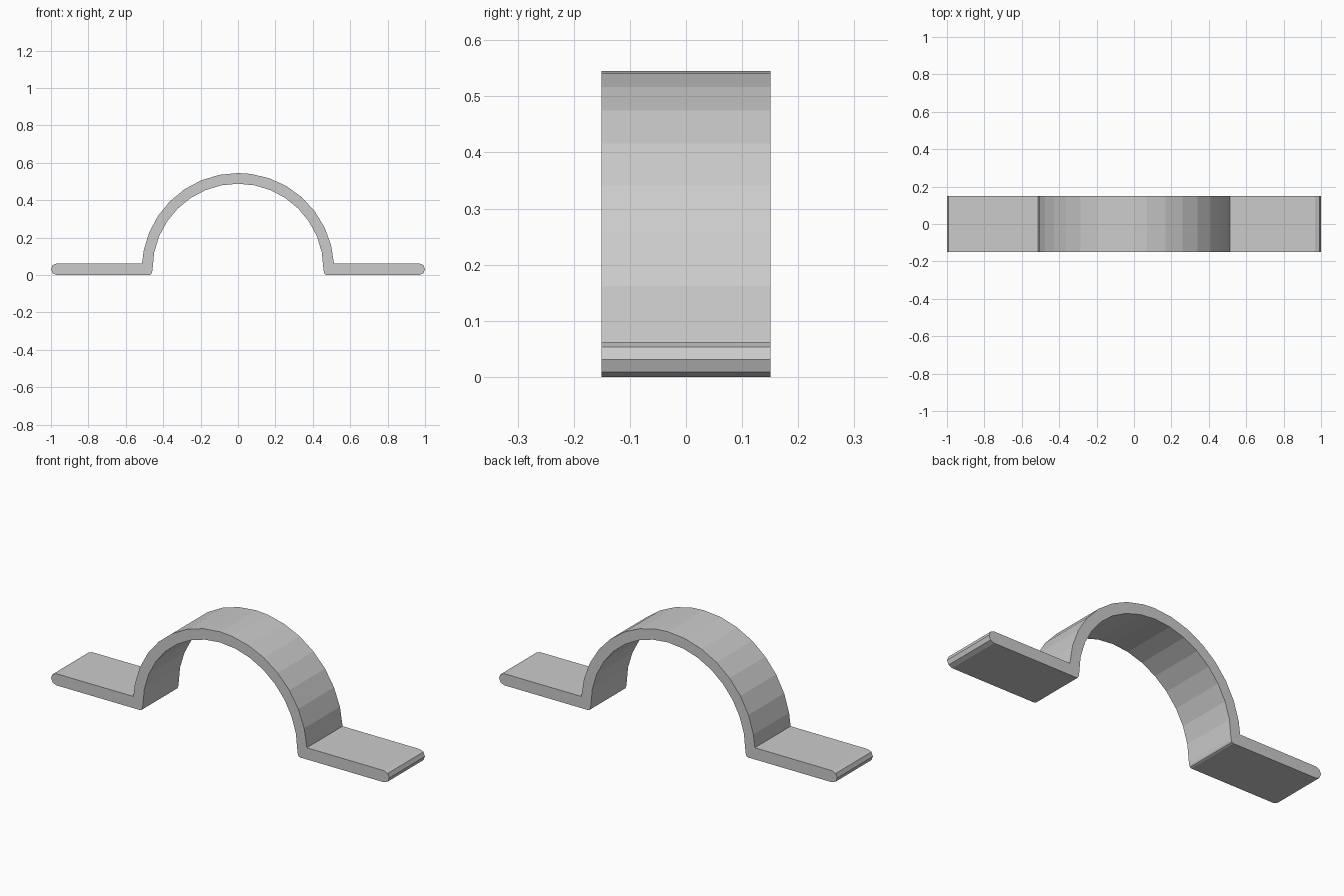
import bpy, bmesh
from math import sin, cos, radians

cube = bpy.data.objects.get("Cube")
if cube:
    bpy.data.objects.remove(cube, do_unlink=True)

HALF_WIDTH = 0.151
CENTRE_Z = 0.031      # arch axis and middle of the flanges
OUTER, INNER = 0.514, 0.457
STEP = 11.25          # facet angle of the arch

metal = bpy.data.materials.new("light grey metal")
metal.use_nodes = True
colour = (0.6, 0.6, 0.6, 1)
metal.diffuse_color = colour
metal.node_tree.nodes["Principled BSDF"].inputs["Base Color"].default_value = colour


def polar(x, radius, angle):
    a = radians(angle)
    return (x + radius * cos(a), CENTRE_Z + radius * sin(a))


def flange_end(side):
    """Rounded tip of a flange, listed from its underside to its top."""
    x = 1 - CENTRE_Z
    return [(side * px, pz) for px, pz in
            (polar(x, CENTRE_Z, a) for a in range(-90, 91, 45))]


def inner_corner(side):
    """Small rounded edge under the foot of the arch, from inside to underside."""
    return [(side * x, z) for x, z in ((0.46, 0.012), (0.464, 0.004), (0.473, 0))]


# Outer arch, run as two arcs that meet at the crown
start = 3.5
right_arc = [start + STEP * i for i in range(8)]
left_arc = [90 + STEP * i for i in range(8)] + [180 - start]
outer_arch = [polar(0, OUTER, a) for a in right_arc + left_arc]
inner_arch = [polar(0, INNER, 180 - STEP * i) for i in range(17)]

# Closed side profile of the whole strap
profile = (flange_end(1) + outer_arch + flange_end(-1)[::-1]
           + inner_corner(-1)[::-1] + inner_arch + inner_corner(1))

# Extrude the profile across the strap width
bm = bmesh.new()
face = bm.faces.new([bm.verts.new((x, -HALF_WIDTH, z)) for x, z in profile])
result = bmesh.ops.extrude_face_region(bm, geom=[face], use_keep_orig=True)
moved = [v for v in result["geom"] if isinstance(v, bmesh.types.BMVert)]
bmesh.ops.translate(bm, verts=moved, vec=(0, 2 * HALF_WIDTH, 0))
bmesh.ops.recalc_face_normals(bm, faces=bm.faces)

mesh = bpy.data.meshes.new("pipe_strap")
bm.to_mesh(mesh)
bm.free()
mesh.materials.append(metal)
strap = bpy.data.objects.new("pipe_strap", mesh)
bpy.context.collection.objects.link(strap)
